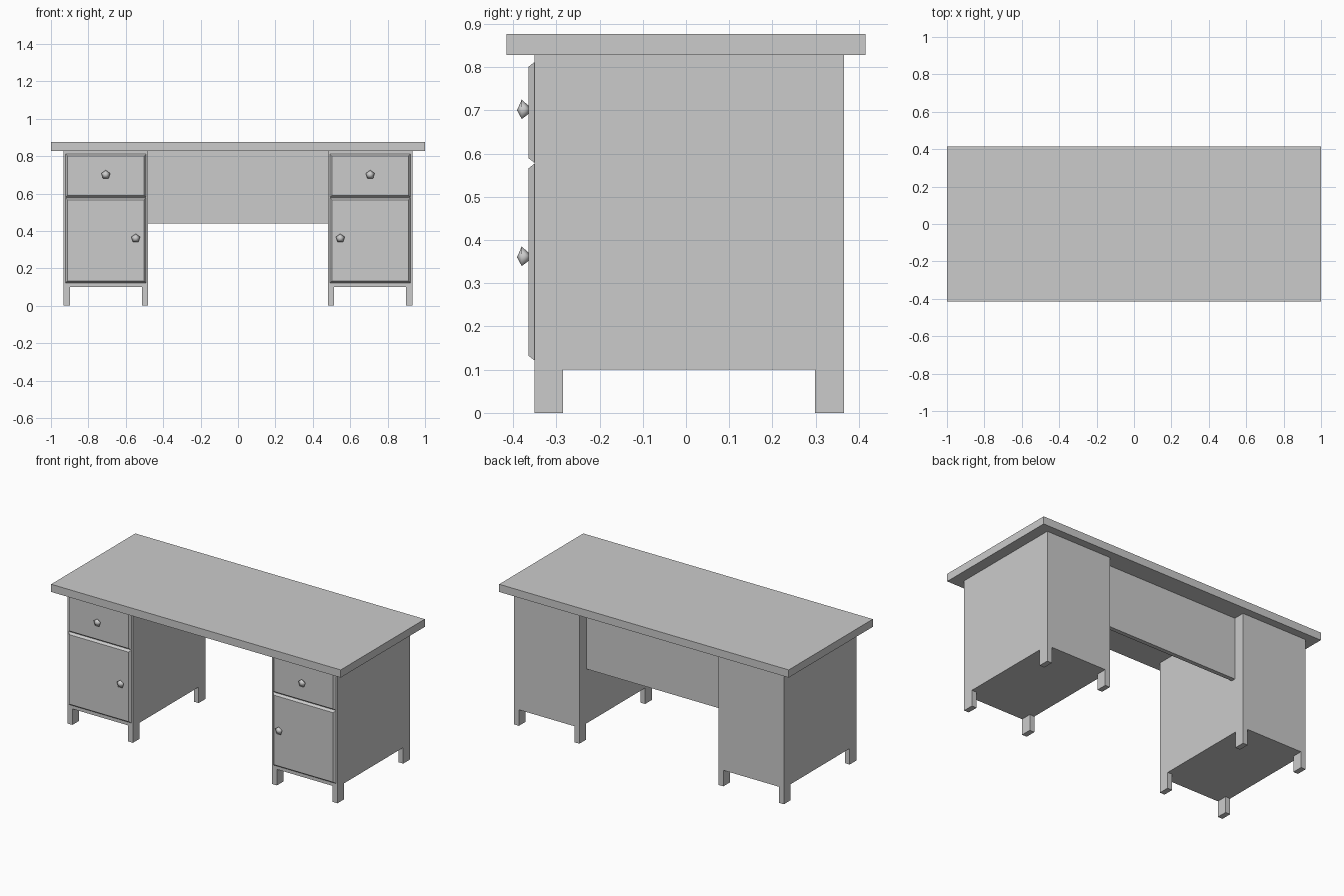
import bpy
import bmesh
from math import cos, sin, pi, tau

cube = bpy.data.objects.get("Cube")
if cube:
    bpy.data.objects.remove(cube, do_unlink=True)

grey = bpy.data.materials.new("plain grey")
grey.use_nodes = True
colour = (0.6, 0.6, 0.6, 1)
grey.diffuse_color = colour
grey.node_tree.nodes["Principled BSDF"].inputs["Base Color"].default_value = colour


def finish(name, bm, smooth=False):
    bmesh.ops.recalc_face_normals(bm, faces=bm.faces)
    for f in bm.faces:
        f.smooth = smooth
    mesh = bpy.data.meshes.new(name)
    bm.to_mesh(mesh)
    bm.free()
    mesh.materials.append(grey)
    obj = bpy.data.objects.new(name, mesh)
    bpy.context.collection.objects.link(obj)
    return obj


def prism(bm, outline, x0, x1):
    """Extrude a (y, z) outline along x."""
    face = bm.faces.new([bm.verts.new((x0, y, z)) for y, z in outline])
    new = bmesh.ops.extrude_face_region(bm, geom=[face])["geom"]
    moved = [v for v in new if isinstance(v, bmesh.types.BMVert)]
    bmesh.ops.translate(bm, verts=moved, vec=(x1 - x0, 0, 0))


def box(name, x, y, z):
    bm = bmesh.new()
    prism(bm, [(y[0], z[0]), (y[1], z[0]), (y[1], z[1]), (y[0], z[1])], *x)
    return finish(name, bm)


def raised_panel(name, x, z, back=-0.35, front=-0.364, bevel=0.011):
    """Front panel whose edges slope in towards the face."""
    bm = bmesh.new()
    rings = []
    for y, d in ((back, 0), (front, bevel)):
        l, r, b, t = x[0] + d, x[1] - d, z[0] + d, z[1] - d
        rings.append([bm.verts.new((px, y, pz))
                      for px, pz in ((l, b), (r, b), (r, t), (l, t))])
    for ring in rings:
        bm.faces.new(ring)
    for i in range(4):
        j = (i + 1) % 4
        bm.faces.new((rings[0][i], rings[0][j], rings[1][j], rings[1][i]))
    return finish(name, bm)


def knob(name, x, z, radius=0.025, sides=5):
    """Five-sided double cone, its rear sunk into the panel."""
    bm = bmesh.new()
    ring = []
    for i in range(sides):
        a = pi / 2 + tau * i / sides
        ring.append(bm.verts.new((x + radius * cos(a), -0.38, z + radius * sin(a))))
    for tip_y in (-0.391, -0.353):
        tip = bm.verts.new((x, tip_y, z))
        for i in range(sides):
            bm.faces.new((ring[i], ring[(i + 1) % sides], tip))
    return finish(name, bm, smooth=True)


# Table top and the recessed panel between the pedestals
box("table_top", (-1, 1), (-0.415, 0.415), (0.828, 0.876))
box("modesty_panel", (-0.482, 0.482), (0.268, 0.295), (0.44, 0.828))

INNER, OUTER, FRONT, BACK = 0.481, 0.932, -0.35, 0.365
for side, s in (("left", 1), ("right", -1)):
    def span(a, b):
        return tuple(sorted((s * a, s * b)))

    # Cabinet body with four short legs
    box(side + "_pedestal", span(INNER, OUTER), (FRONT, BACK), (0.1, 0.828))
    for where, x in (("inner", (INNER, INNER + 0.033)), ("outer", (OUTER - 0.033, OUTER))):
        box(f"{side}_front_{where}_leg", span(*x), (FRONT, FRONT + 0.066), (0, 0.1))
        box(f"{side}_back_{where}_leg", span(*x), (BACK - 0.066, BACK), (0, 0.1))

    # Drawer, door and their knobs
    raised_panel(side + "_drawer_front", span(0.491, 0.923), (0.578, 0.812))
    raised_panel(side + "_door", span(0.491, 0.923), (0.121, 0.577))
    knob(side + "_drawer_knob", s * 0.707, 0.7)
    knob(side + "_door_knob", s * 0.547, 0.36)
